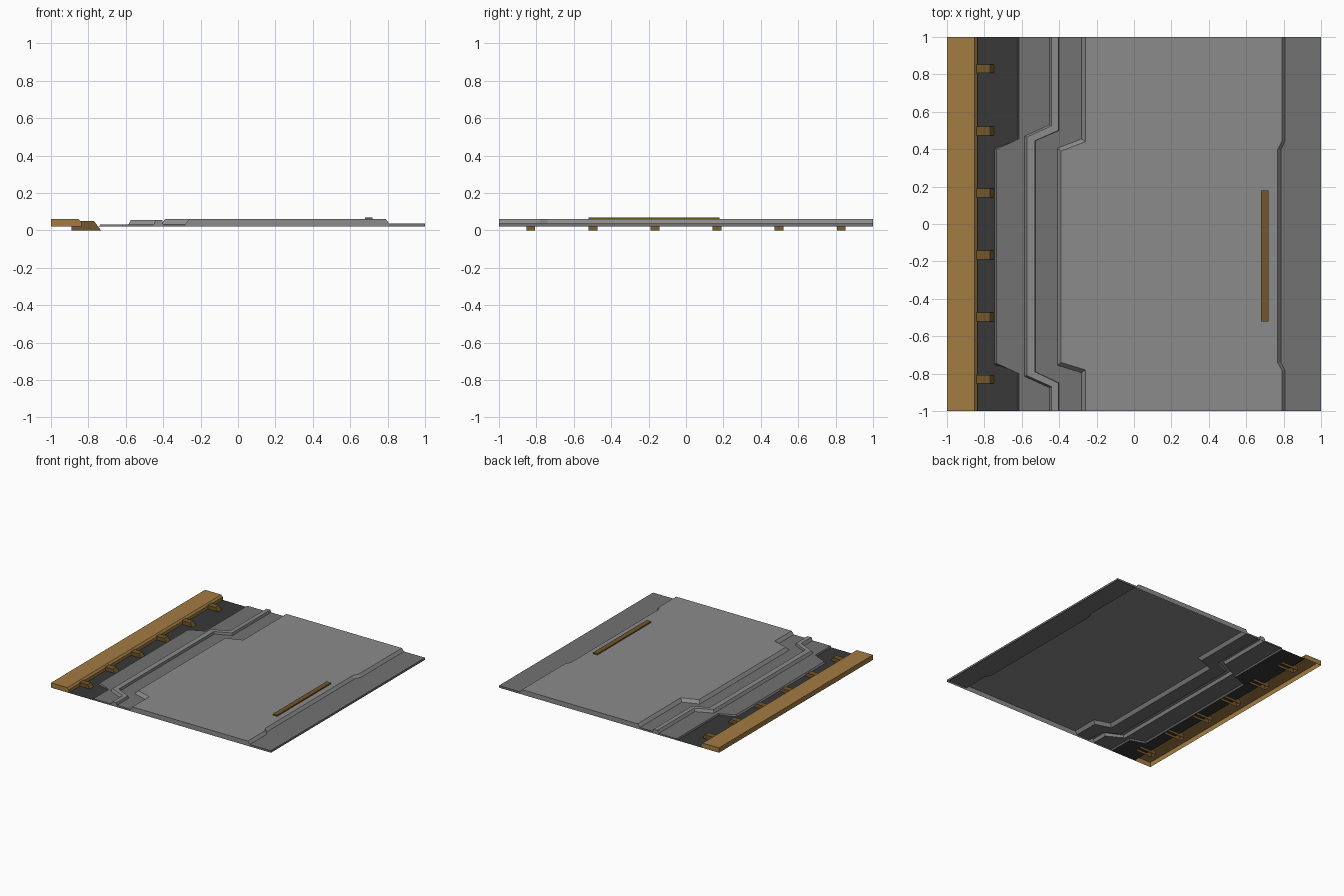
import bpy, bmesh

if "Cube" in bpy.data.objects:
    bpy.data.objects.remove(bpy.data.objects["Cube"])

def mat(name, r, g, b):
    m = bpy.data.materials.new(name)
    m.diffuse_color = (r, g, b, 1)
    m.use_nodes = True
    m.node_tree.nodes["Principled BSDF"].inputs["Base Color"].default_value = m.diffuse_color
    return m

LIGHT = mat("light_grey", .26, .26, .26)
MID = mat("mid_grey", .17, .17, .17)
DARK = mat("charcoal", .04, .04, .04)
OCHRE = mat("ochre", .36, .20, .055)
BROWN = mat("brown", .17, .095, .025)
BASE = 0.02

def finish(name, bm, material):
    bmesh.ops.recalc_face_normals(bm, faces=bm.faces)
    me = bpy.data.meshes.new(name)
    bm.to_mesh(me)
    bm.free()
    me.materials.append(material)
    ob = bpy.data.objects.new(name, me)
    bpy.context.collection.objects.link(ob)
    return ob

# An edge line running along y: x_end at both ends, jogging to x_mid between
def line(x_end, x_mid, z, ys):
    a, b, c, d = ys
    return [(x_end, -1, z), (x_end, a, z), (x_mid, b, z),
            (x_mid, c, z), (x_end, d, z), (x_end, 1, z)]

# Sheet spanned between neighbouring edge lines, with end walls to the base
def loft(name, lines, material, caps=True):
    bm = bmesh.new()
    cols = [[bm.verts.new(p) for p in l] for l in lines]
    for p, q in zip(cols, cols[1:]):
        for i in range(5):
            bm.faces.new((p[i], q[i], q[i + 1], p[i + 1]))
    if caps:
        for i in (0, -1):
            ring = [c[i] for c in cols]
            if ring[-1].co.z > BASE:
                ring.append(bm.verts.new((ring[-1].co.x, ring[-1].co.y, BASE)))
            if ring[0].co.z > BASE:
                ring.append(bm.verts.new((ring[0].co.x, ring[0].co.y, BASE)))
            bm.faces.new(ring)
    return finish(name, bm, material)

# Open-bottomed bar: profile in x/z extruded along y, closed at both ends
def bar(name, prof, y0, y1, material):
    bm = bmesh.new()
    a = [bm.verts.new((x, y0, z)) for x, z in prof]
    b = [bm.verts.new((x, y1, z)) for x, z in prof]
    for i in range(len(prof) - 1):
        bm.faces.new((a[i], a[i + 1], b[i + 1], b[i]))
    bm.faces.new(a)
    bm.faces.new(b)
    return finish(name, bm, material)

# Edge lines from left to right
straight = (-.79, -.75, .40, .45)
dark_left = line(-.845, -.845, BASE, straight)
ledge_base = line(-.62, -.745, BASE, (-.79, -.75, .405, .45))
ledge_top = line(-.615, -.735, .032, (-.785, -.745, .40, .445))
rail_l0 = line(-.452, -.585, .032, (-.875, -.815, .47, .53))
rail_l1 = line(-.44, -.573, .055, (-.87, -.81, .465, .525))
rail_r1 = line(-.405, -.53, .055, (-.85, -.79, .445, .50))
rail_r0 = line(-.40, -.527, .035, (-.85, -.79, .445, .50))
main_l0 = line(-.28, -.41, .035, (-.795, -.755, .405, .455))
main_l1 = line(-.26, -.39, .06, (-.78, -.74, .39, .44))
main_r1 = line(.79, .767, .06, (-.78, -.74, .395, .44))
main_r0 = line(.808, .785, .037, (-.785, -.74, .395, .445))
right_top = line(1, 1, .037, straight)
right_base = line(1, 1, BASE, straight)

# Panel sheets
loft("recessed_floor", [dark_left, ledge_base], DARK, caps=False)
loft("lower_ledge", [ledge_base, ledge_top, rail_l0], MID)
loft("raised_rail", [rail_l0, rail_l1, rail_r1, rail_r0], LIGHT)
loft("channel_floor", [rail_r0, main_l0], MID)
loft("main_panel", [main_l0, main_l1, main_r1, main_r0], LIGHT)
loft("right_border", [main_r0, right_top, right_base], MID)

# Edge beam along the left side
bar("edge_beam", [(-1, BASE), (-1, .06), (-.852, .06), (-.838, .045), (-.838, BASE)],
    -1, 1, OCHRE)

# Row of brackets reaching out from the beam
for i in range(6):
    y = -.83 + i * .332
    bar(f"bracket_{i + 1}", [(-.89, 0), (-.89, .025), (-.85, .05), (-.77, .05), (-.732, 0)],
        y - .024, y + .024, BROWN)

# Thin strip on the main panel
bar("accent_strip", [(.68, .06), (.68, .07), (.72, .07), (.72, .06)], -.52, .18, BROWN)
